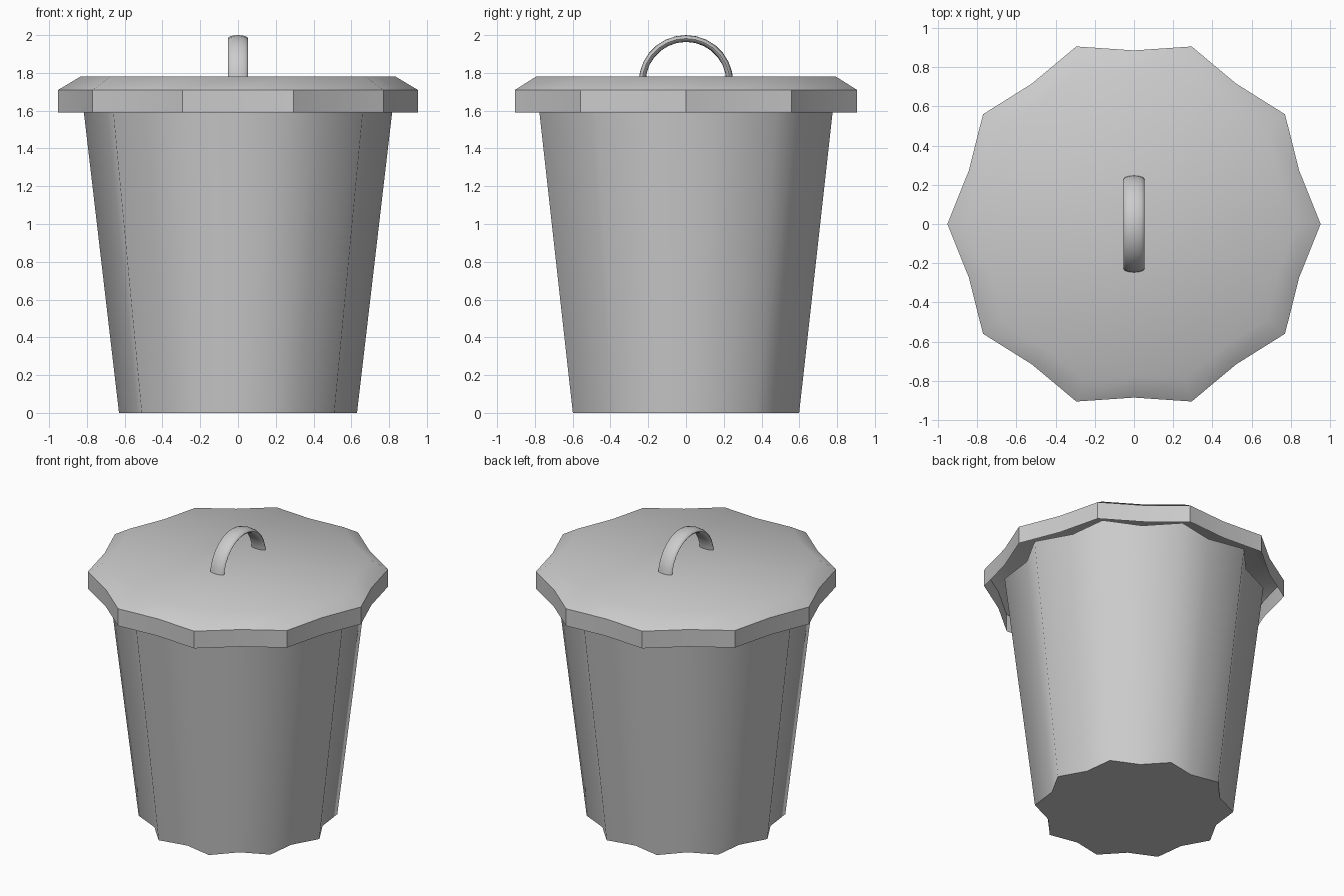
import bpy, bmesh
from math import pi, sin, cos, radians

if "Cube" in bpy.data.objects:
    bpy.data.objects.remove(bpy.data.objects["Cube"])

TIPS = 10


def finish(name, bm, angle):
    bmesh.ops.recalc_face_normals(bm, faces=bm.faces)
    mesh = bpy.data.meshes.new(name)
    bm.to_mesh(mesh)
    bm.free()
    obj = bpy.data.objects.new(name, mesh)
    bpy.context.collection.objects.link(obj)
    bpy.ops.object.select_all(action='DESELECT')
    obj.select_set(True)
    bpy.context.view_layer.objects.active = obj
    bpy.ops.object.shade_smooth_by_angle(angle=radians(angle))
    return obj


def bridge(bm, a, b):
    n = len(a)
    for i in range(n):
        j = (i + 1) % n
        bm.faces.new((a[i], a[j], b[j], b[i]))


def fluted_shell(name, profile, notch, angle, cap_bottom=False, cap_top=False):
    """Loft ten-pointed outlines through (tip radius, z) profile points."""
    bm = bmesh.new()
    rings = []
    for r, z in profile:
        ring = []
        for i in range(2 * TIPS):
            a = pi * i / TIPS
            k = r * (notch if i % 2 else 1)
            ring.append(bm.verts.new((k * cos(a), k * sin(a), z)))
        rings.append(ring)
    for lower, upper in zip(rings, rings[1:]):
        bridge(bm, lower, upper)
    if cap_bottom:
        bm.faces.new(rings[0][::-1])
    if cap_top:
        bm.faces.new(rings[-1])
    return finish(name, bm, angle)


# Tapered fluted bin body
fluted_shell("bin_body", [(0.63, 0), (0.823, 1.65)], 0.89, 65, cap_bottom=True)

# Lid with vertical rim, bevelled shoulder and flat top, open underneath
fluted_shell("lid", [(0.952, 1.59), (0.952, 1.71), (0.835, 1.78)], 0.93, 40,
             cap_top=True)

# Flat-section arched handle
bm = bmesh.new()
rings = []
STEPS, SIDES = 14, 16
for s in range(STEPS + 1):
    t = pi * s / STEPS
    ring = []
    for i in range(SIDES):
        a = 2 * pi * i / SIDES
        r = 0.232 + 0.018 * sin(a)
        ring.append(bm.verts.new((0.053 * cos(a), r * cos(t), 1.75 + r * sin(t))))
    rings.append(ring)
for a, b in zip(rings, rings[1:]):
    bridge(bm, a, b)
bm.faces.new(rings[0])
bm.faces.new(rings[-1])
finish("lid_handle", bm, 50)
